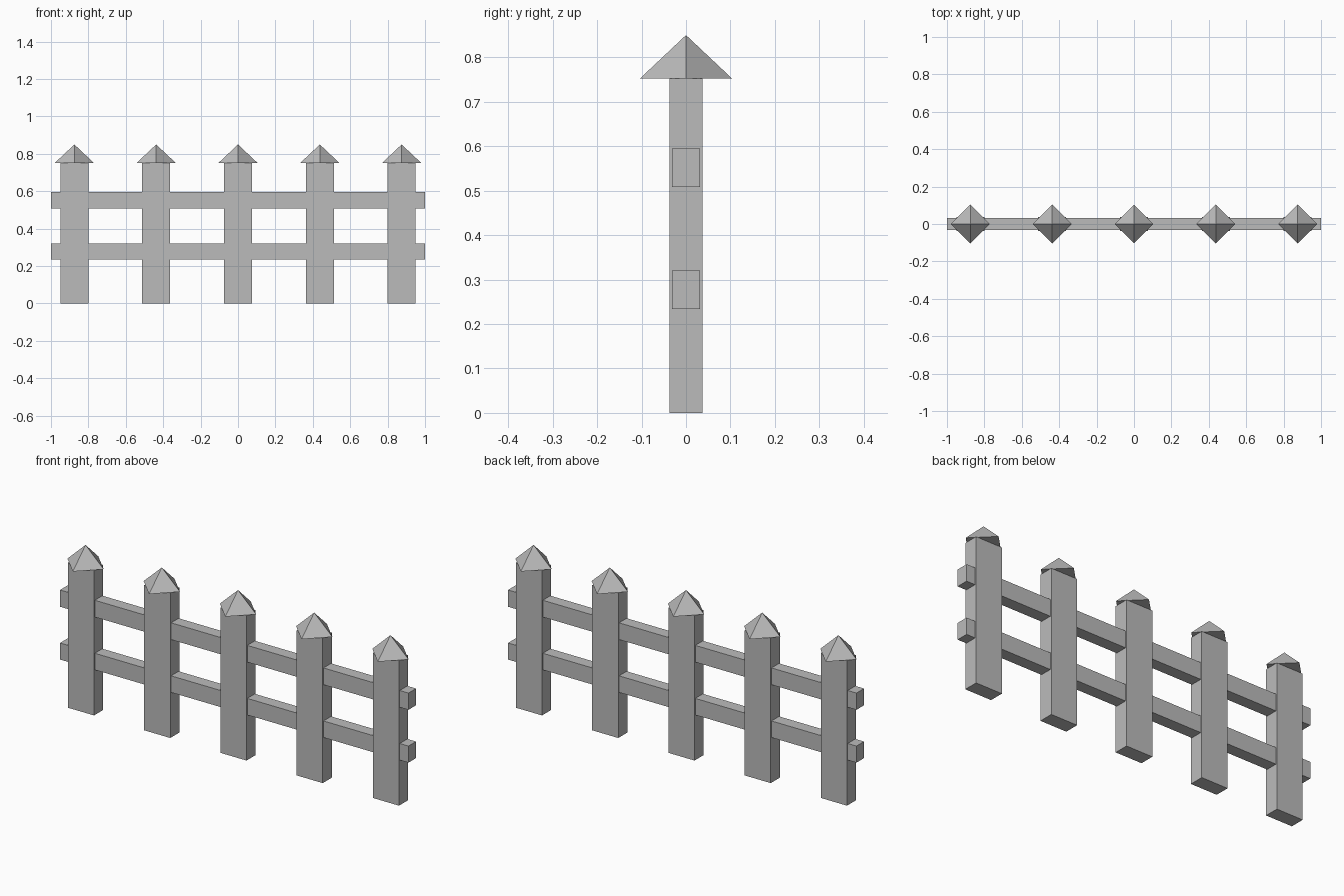
import bpy
import math

cube = bpy.data.objects.get("Cube")
if cube:
    bpy.data.objects.remove(cube, do_unlink=True)

# One flat grey for the whole fence
grey = bpy.data.materials.new("fence_grey")
grey.use_nodes = True
colour = (0.5, 0.5, 0.5, 1)
grey.diffuse_color = colour
grey.node_tree.nodes["Principled BSDF"].inputs["Base Color"].default_value = colour


def finish(name):
    obj = bpy.context.object
    obj.name = name
    obj.data.materials.append(grey)
    return obj


def box(name, x, z_low, z_high, width, depth):
    bpy.ops.mesh.primitive_cube_add(size=1, location=(x, 0, (z_low + z_high) / 2))
    obj = finish(name)
    obj.scale = (width, depth, z_high - z_low)
    bpy.ops.object.transform_apply(location=False, rotation=False, scale=True)


POST_TOP, CAP_TOP, SPACING = 0.752, 0.85, 0.4375

# Posts, each with a diamond-based pyramid cap
for i in range(5):
    x = (i - 2) * SPACING
    box(f"post_{i + 1}", x, 0, POST_TOP, 0.15, 0.075)
    bpy.ops.mesh.primitive_cone_add(
        vertices=4, radius1=0.104, radius2=0, depth=CAP_TOP - POST_TOP,
        location=(x, 0, (POST_TOP + CAP_TOP) / 2))
    finish(f"post_cap_{i + 1}")

# Rails running through the posts
box("lower_rail", 0, 0.234, 0.32, 2, 0.062)
box("upper_rail", 0, 0.508, 0.595, 2, 0.062)
